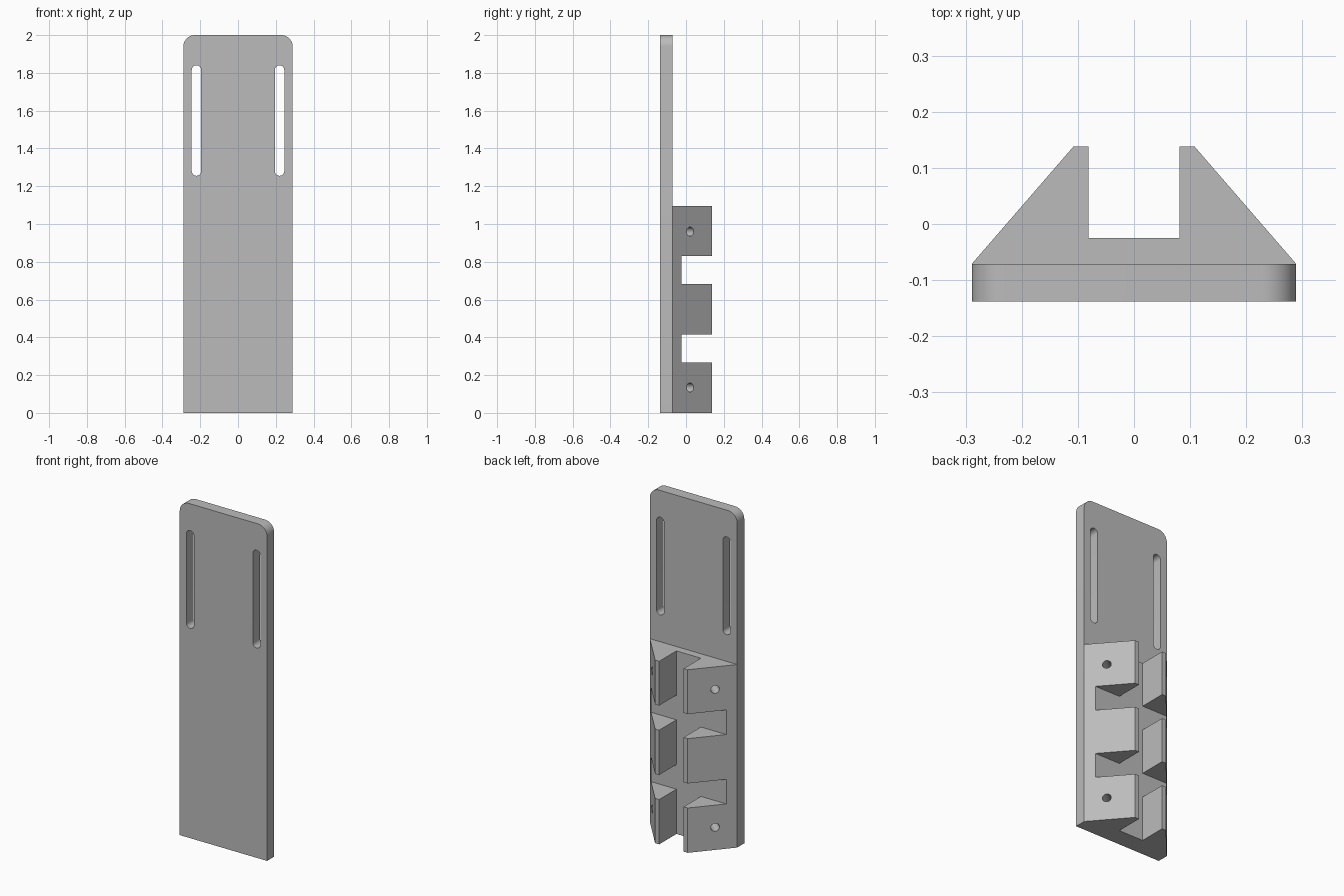
import bpy
from math import pi, cos, sin, radians
from mathutils import Vector

old = bpy.data.objects.get("Cube")
if old:
    bpy.data.objects.remove(old, do_unlink=True)

HALF_W, FRONT, PLATE_BACK, BACK = 0.289, -0.138, -0.071, 0.138
BLOCK_TOP, FLOOR, CHANNEL, TIP = 1.095, -0.025, 0.081, 0.108

grey = bpy.data.materials.new("plain_grey")
grey.use_nodes = True
colour = (0.5, 0.5, 0.5, 1)
grey.diffuse_color = colour
grey.node_tree.nodes["Principled BSDF"].inputs["Base Color"].default_value = colour


def prism(name, outline, offset):
    """Solid made by sweeping a planar outline along an offset."""
    n = len(outline)
    offset = Vector(offset)
    verts = [Vector(p) for p in outline]
    verts += [v + offset for v in verts]
    faces = [list(range(n))[::-1], list(range(n, 2 * n))]
    faces += [(i, (i + 1) % n, (i + 1) % n + n, i + n) for i in range(n)]
    mesh = bpy.data.meshes.new(name)
    mesh.from_pydata(verts, [], faces)
    mesh.materials.append(grey)
    obj = bpy.data.objects.new(name, mesh)
    bpy.context.collection.objects.link(obj)
    # Make every normal point outward
    import bmesh
    bm = bmesh.new()
    bm.from_mesh(mesh)
    bmesh.ops.recalc_face_normals(bm, faces=bm.faces)
    bm.to_mesh(mesh)
    bm.free()
    return obj


def arc(cx, cz, r, start, end, y, steps=12):
    angles = [radians(start + (end - start) * i / steps) for i in range(steps + 1)]
    return [(cx + r * cos(a), y, cz + r * sin(a)) for a in angles]


def box(name, x0, x1, y0, y1, z0, z1):
    base = [(x0, y0, z0), (x1, y0, z0), (x1, y1, z0), (x0, y1, z0)]
    return prism(name, base, (0, 0, z1 - z0))


def activate(obj):
    bpy.ops.object.select_all(action="DESELECT")
    obj.select_set(True)
    bpy.context.view_layer.objects.active = obj


def cut(obj, cutter):
    cutter.hide_render = True
    mod = obj.modifiers.new("cut", "BOOLEAN")
    mod.operation, mod.solver, mod.object = "DIFFERENCE", "EXACT", cutter
    activate(obj)
    bpy.ops.object.modifier_apply(modifier=mod.name)
    bpy.data.objects.remove(cutter, do_unlink=True)


# Tall plate with rounded top corners
R = 0.06
outline = [(-HALF_W, FRONT, 0), (HALF_W, FRONT, 0)]
outline += arc(HALF_W - R, 2 - R, R, 0, 90, FRONT)
outline += arc(R - HALF_W, 2 - R, R, 90, 180, FRONT)
plate = prism("back_plate", outline, (0, PLATE_BACK - FRONT, 0))

# Long mounting slots
S = 0.025
for side in (-1, 1):
    slot = arc(side * 0.22, 1.84 - S, S, 0, 180, FRONT - 0.1)
    slot += arc(side * 0.22, 1.255 + S, S, 180, 360, FRONT - 0.1)
    cut(plate, prism("slot_cutter", slot, (0, 0.3, 0)))

# Tapered holder block with a central channel
half = [(HALF_W, PLATE_BACK), (TIP, BACK), (CHANNEL, BACK), (CHANNEL, FLOOR)]
section = half + [(-x, y) for x, y in reversed(half)]
block = prism("holder_block", [(x, y, 0) for x, y in section], (0, 0, BLOCK_TOP))

# Cross notches that split the block into three pairs of jaws
for low, high in ((0.268, 0.415), (0.683, 0.83)):
    cut(block, box("notch_cutter", -1, 1, FLOOR, 1, low, high))

# Blind screw holes square to the sloping faces
for side in (-1, 1):
    normal = Vector((side * (BACK - PLATE_BACK), HALF_W - TIP, 0)).normalized()
    across = Vector((-normal.y, normal.x, 0))
    hole_y = 0.022
    hole_x = HALF_W - (hole_y - PLATE_BACK) * (HALF_W - TIP) / (BACK - PLATE_BACK)
    for z in (0.135, 0.96):
        start = Vector((side * hole_x, hole_y, z)) + normal * 0.05
        ring = [start + 0.024 * (across * cos(2 * pi * i / 24)
                                 + Vector((0, 0, sin(2 * pi * i / 24))))
                for i in range(24)]
        cut(block, prism("hole_cutter", ring, normal * -0.15))

# Smooth the round parts, keep the corners crisp
for obj in (plate, block):
    activate(obj)
    bpy.ops.object.shade_smooth_by_angle(angle=radians(30))
